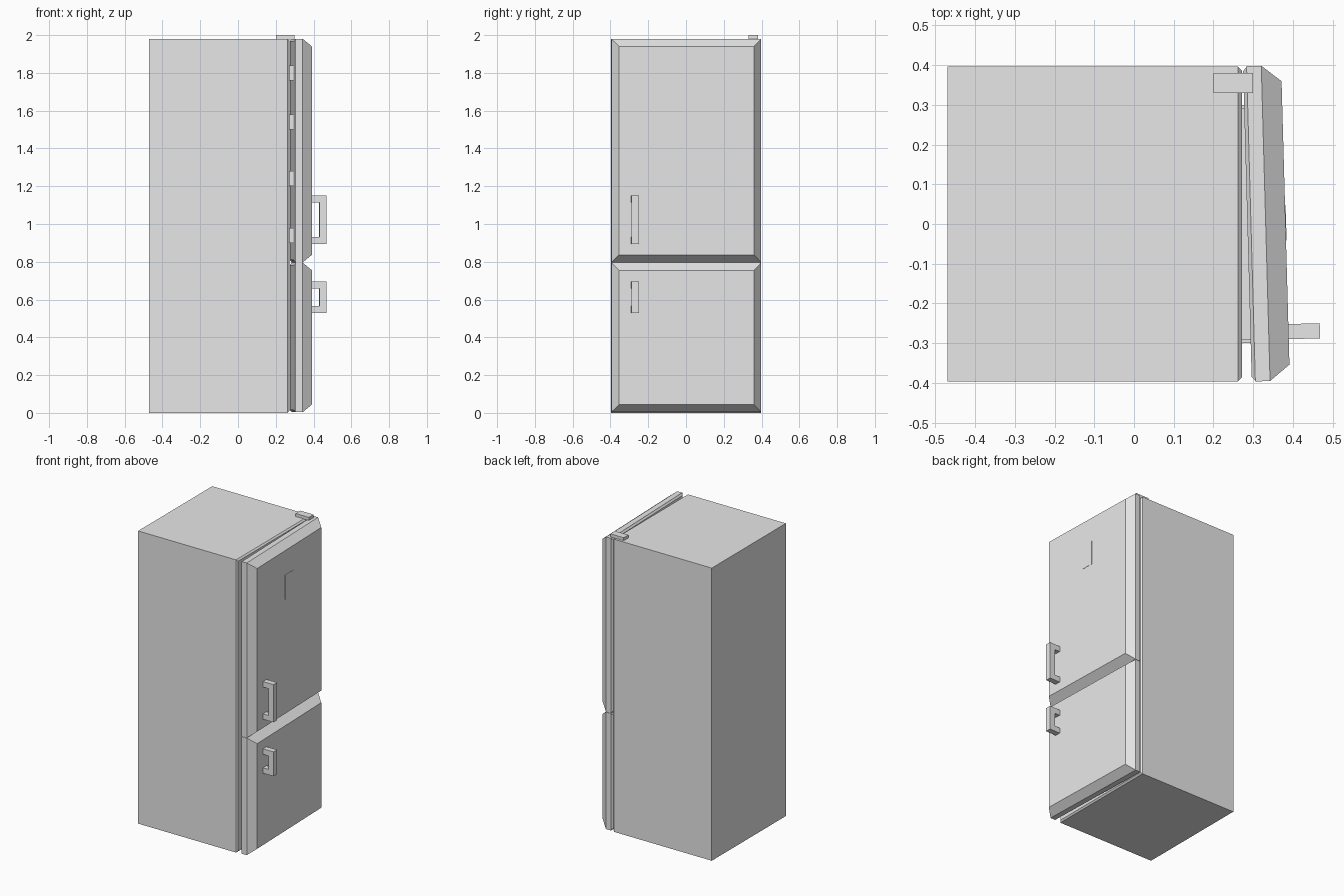
import bpy, bmesh, math
from mathutils import Matrix, Vector

if "Cube" in bpy.data.objects:
    bpy.data.objects.remove(bpy.data.objects["Cube"])

grey = bpy.data.materials.new("light_grey")
grey.diffuse_color = (0.8, 0.8, 0.8, 1)
grey.use_nodes = True
grey.node_tree.nodes["Principled BSDF"].inputs["Base Color"].default_value = grey.diffuse_color


def finish(bm, name):
    bmesh.ops.recalc_face_normals(bm, faces=bm.faces)
    me = bpy.data.meshes.new(name)
    bm.to_mesh(me)
    bm.free()
    me.materials.append(grey)
    ob = bpy.data.objects.new(name, me)
    bpy.context.collection.objects.link(ob)
    return ob


def loft(name, half_y, z0, z1, sections):
    """Rectangular y/z sections stacked along x; each is (x, inset)."""
    bm = bmesh.new()
    rings = []
    for x, i in sections:
        h, a, b = half_y - i, z0 + i, z1 - i
        rings.append([bm.verts.new((x, y, z)) for y, z in
                      ((-h, a), (h, a), (h, b), (-h, b))])
    for r, s in zip(rings, rings[1:]):
        for k in range(4):
            bm.faces.new((r[k], r[(k + 1) % 4], s[(k + 1) % 4], s[k]))
    bm.faces.new(rings[0])
    bm.faces.new(rings[-1])
    return finish(bm, name)


def box(name, x0, x1, y0, y1, z0, z1):
    bm = bmesh.new()
    bmesh.ops.create_cube(bm, size=1)
    for v in bm.verts:
        v.co = Vector(((x0 + x1) / 2 + v.co.x * (x1 - x0),
                       (y0 + y1) / 2 + v.co.y * (y1 - y0),
                       (z0 + z1) / 2 + v.co.z * (z1 - z0)))
    return finish(bm, name)


def handle(name, z0, z1):
    """C-shaped profile in x/z, extruded along y."""
    t = 0.037
    pts = [(0.365, z0), (0.45, z0), (0.45, z1), (0.365, z1),
           (0.365, z1 - t), (0.412, z1 - t), (0.412, z0 + t), (0.365, z0 + t)]
    bm = bmesh.new()
    f = bm.faces.new([bm.verts.new((x, -0.293, z)) for x, z in pts])
    ext = bmesh.ops.extrude_face_region(bm, geom=[f])["geom"]
    bmesh.ops.translate(bm, vec=(0, 0.038, 0),
                        verts=[v for v in ext if isinstance(v, bmesh.types.BMVert)])
    return finish(bm, name)


# Doors stand slightly ajar about a vertical hinge at the back edge
hinge = Vector((0.275, 0.38, 0))
SWING = (Matrix.Translation(hinge) @ Matrix.Rotation(0.0278, 4, 'Z')
         @ Matrix.Translation(-hinge))


def on_door(ob):
    ob.data.transform(SWING)


# Cabinet with two hollow compartments
body = loft("cabinet", 0.396, 0, 1.98, [(-0.47, 0), (0.262, 0), (0.272, 0.01)])
for a, b in ((0.84, 1.93), (0.05, 0.75)):
    cutter = box("compartment_cutter", -0.40, 0.35, -0.34, 0.34, a, b)
    cutter.hide_render = True
    mod = body.modifiers.new("compartment", 'BOOLEAN')
    mod.operation, mod.solver, mod.object = 'DIFFERENCE', 'EXACT', cutter
    bpy.context.view_layer.objects.active = body
    bpy.ops.object.modifier_apply(modifier=mod.name)
    bpy.data.objects.remove(cutter)

# Interior shelves
for z in (1.10, 1.35, 1.60, 0.28, 0.52):
    box("shelf", -0.405, 0.12, -0.345, 0.345, z, z + 0.015)

# Doors with chamfered fronts, seals and handles
for label, z0, z1, h0, h1 in (("upper", 0.797, 1.98, 0.895, 1.15),
                              ("lower", 0.004, 0.795, 0.53, 0.695)):
    on_door(loft(label + "_door", 0.397, z0, z1,
                 [(0.275, 0.012), (0.283, 0.003), (0.284, 0), (0.321, 0), (0.371, 0.04)]))
    on_door(handle(label + "_handle", h0, h1))

# Storage bins behind the upper door
for z in (0.90, 1.20, 1.50, 1.76):
    on_door(box("bin_floor", 0.16, 0.277, -0.30, 0.30, z, z + 0.01))
    on_door(box("bin_front", 0.16, 0.17, -0.30, 0.30, z, z + 0.08))
    for s in (-0.30, 0.29):
        on_door(box("bin_side", 0.16, 0.277, s, s + 0.01, z, z + 0.08))

# Flush badge plate on the upper door
on_door(box("door_plate", 0.368, 0.3725, -0.045, 0.045, 1.61, 1.775))

# Top hinge bracket
box("hinge_bracket", 0.20, 0.30, 0.33, 0.38, 1.978, 2.0)
